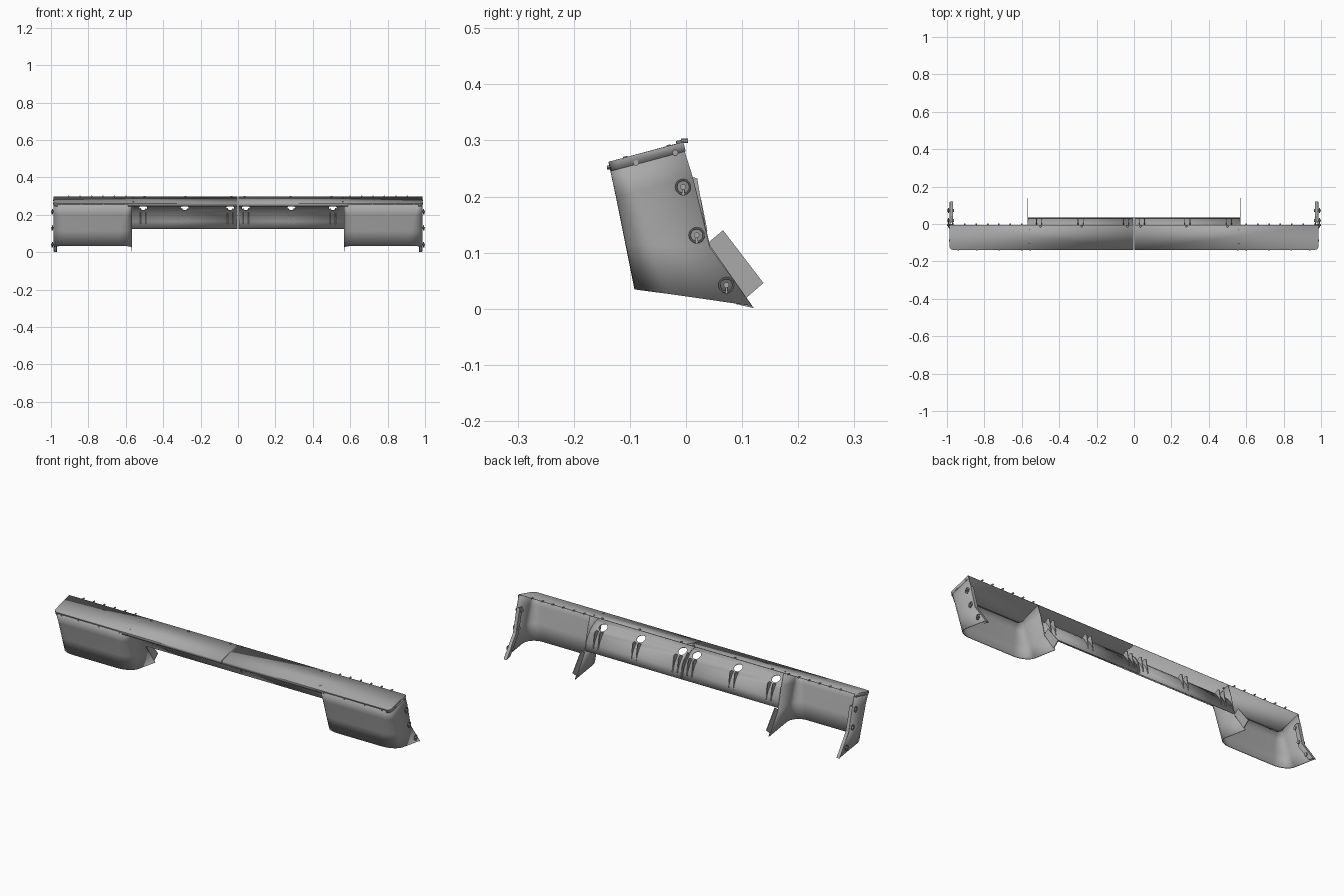
import bpy, bmesh, math
from mathutils import Vector, Matrix

if "Cube" in bpy.data.objects:
    bpy.data.objects.remove(bpy.data.objects["Cube"])

steel = bpy.data.materials.new("grey steel")
steel.diffuse_color = (0.4, 0.4, 0.4, 1)
steel.use_nodes = True
steel.node_tree.nodes["Principled BSDF"].inputs["Base Color"].default_value = steel.diffuse_color


def finish(name, bm, thick=0, cutters=None, smooth=True):
    """Turn a right-half bmesh into a mirrored object."""
    bmesh.ops.recalc_face_normals(bm, faces=bm.faces)
    me = bpy.data.meshes.new(name)
    bm.to_mesh(me)
    bm.free()
    me.materials.append(steel)
    ob = bpy.data.objects.new(name, me)
    bpy.context.collection.objects.link(ob)
    if smooth:
        bpy.ops.object.select_all(action='DESELECT')
        ob.select_set(True)
        bpy.context.view_layer.objects.active = ob
        bpy.ops.object.shade_smooth_by_angle(angle=math.radians(30))
    if thick:
        m = ob.modifiers.new("Thickness", 'SOLIDIFY')
        m.thickness, m.offset = thick, 0
    if cutters:
        m = ob.modifiers.new("Holes", 'BOOLEAN')
        m.object, m.solver = cutters, 'EXACT'
    ob.modifiers.new("Mirror", 'MIRROR').use_mirror_merge = False
    return ob


def prism(bm, profile, x0, x1):
    """Extrude a closed y-z profile along x."""
    a = [bm.verts.new((x0, y, z)) for y, z in profile]
    b = [bm.verts.new((x1, y, z)) for y, z in profile]
    bm.faces.new(a)
    bm.faces.new(b[::-1])
    n = len(a)
    for i in range(n):
        bm.faces.new((a[i], b[i], b[(i + 1) % n], a[(i + 1) % n]))


def rod(bm, centre, axis, r, length, seg=12):
    rot = Vector(axis).to_track_quat('Z', 'Y').to_matrix().to_4x4()
    bmesh.ops.create_cone(bm, cap_ends=True, segments=seg, radius1=r, radius2=r,
                          depth=length, matrix=Matrix.Translation(centre) @ rot)


def ring(bm, centre, R, r, n=20, m=8):
    """Torus whose axis is x."""
    rows = []
    for i in range(n):
        a = 2 * math.pi * i / n
        row = []
        for j in range(m):
            b = 2 * math.pi * j / m
            d = R + r * math.cos(b)
            row.append(bm.verts.new((centre[0] + r * math.sin(b),
                                     centre[1] + d * math.cos(a), centre[2] + d * math.sin(a))))
        rows.append(row)
    for i in range(n):
        for j in range(m):
            k, l = (i + 1) % n, (j + 1) % m
            bm.faces.new((rows[i][j], rows[k][j], rows[k][l], rows[i][l]))


# End shells: open-backed U wall whose front corners widen toward the bottom
XI, XO = 0.568, 0.984
front = [(-0.135, 0.256), (-0.123, 0.20), (-0.106, 0.115), (-0.09, 0.035)]
back = [(-0.006, 0.292), (0.012, 0.235), (0.042, 0.11), (0.118, 0.005)]
bm = bmesh.new()
rows = []
for k, (f, b) in enumerate(zip(front, back)):
    rx, rd = 0.02 + 0.02 * k, 0.02 + 0.014 * k
    f, b = Vector(f), Vector(b)
    depth = (b - f).length
    path = [(XO, depth)]
    for i in range(9):
        a = i / 8 * math.pi / 2
        path.append((XO - rx * (1 - math.cos(a)), rd * (1 - math.sin(a))))
    path += [(XI + XO - x, d) for x, d in reversed(path)]
    row = []
    for x, d in path:
        p = f.lerp(b, d / depth)
        row.append(bm.verts.new((x, p.x, p.y)))
    rows.append(row)
for r0, r1 in zip(rows, rows[1:]):
    for i in range(len(r0) - 1):
        bm.faces.new((r0[i], r0[i + 1], r1[i + 1], r1[i]))
finish("end_shell", bm, 0.004)

# Mounting tab behind each inner wall
bm = bmesh.new()
prism(bm, [(0.04, 0.118), (0.066, 0.14), (0.138, 0.046), (0.106, 0.018)], XI - 0.002, XI + 0.002)
finish("mounting_tab", bm, smooth=False)

# Stiffening strip inside the rear edge of each outer wall
bm = bmesh.new()
prism(bm, [(-0.012, 0.235), (0.010, 0.235), (0.040, 0.113), (0.121, 0.001), (0.09, 0.008),
           (0.018, 0.105)], XO - 0.016, XO - 0.012)
prism(bm, [(0.008, 0.235), (0.012, 0.235), (0.043, 0.113), (0.121, 0.001), (0.117, 0.002),
           (0.039, 0.113)], XO - 0.016, XO + 0.001)
finish("rear_edge_strip", bm, smooth=False)

# Sloping top cover with a rounded front corner and a folded lip
S = Vector((0, 0.132, 0.035)).normalized()
N = Vector((0, -S.z, S.y))
O = Vector((0, -0.137, 0.261))
LEN = 0.137
bm = bmesh.new()
out = [(0.0015, LEN), (0.0015, 0)]
out += [(0.966 + 0.02 * math.sin(a), 0.02 * (1 - math.cos(a)))
        for a in [i / 6 * math.pi / 2 for i in range(7)]]
out.append((0.986, LEN))
top = [bm.verts.new(O + Vector((x, 0, 0)) + S * d) for x, d in out]
bm.faces.new(top)
low = [bm.verts.new(v.co - N * 0.016) for v in top]
for i in range(1, len(top) - 1):
    bm.faces.new((top[i], top[i + 1], low[i + 1], low[i]))
finish("top_cover", bm, 0.003)

# Centre panel curving down and back between the shells, with round openings
HOLES = (0.042, 0.285, 0.507)
bm = bmesh.new()
for x in HOLES:
    rod(bm, (x, -0.032, 0.238), (0, 0.6, 0.8), 0.022, 0.06, 24)
cut = finish("hole_cutter", bm, smooth=False)
cut.modifiers.clear()
cut.hide_render = True
cut.hide_viewport = True
cut.display_type = 'WIRE'

curve = [(-0.128, 0.250), (-0.09, 0.254), (-0.055, 0.250), (-0.025, 0.235), (0.0, 0.212),
         (0.017, 0.188), (0.027, 0.165), (0.034, 0.125)]
bm = bmesh.new()
a = [bm.verts.new((0.0015, y, z)) for y, z in curve]
b = [bm.verts.new((XI, y, z)) for y, z in curve]
for i in range(len(a) - 1):
    bm.faces.new((a[i], b[i], b[i + 1], a[i + 1]))
finish("centre_panel", bm, 0.003, cut)

# Paired upright fins behind every opening, and the joint flange at the middle
bm = bmesh.new()
fin = [(-0.012, 0.222), (0.008, 0.236), (0.020, 0.232), (0.034, 0.150), (0.028, 0.150),
       (0.015, 0.188)]
for x in HOLES:
    for dx in (-0.016, 0.012):
        prism(bm, fin, x + dx, x + dx + 0.004)
prism(bm, [(-0.025, 0.235), (0.0, 0.212), (0.017, 0.188), (0.034, 0.125), (0.038, 0.14),
           (0.027, 0.195), (0.008, 0.224), (-0.018, 0.248)], 0.0015, 0.0045)
finish("panel_fins", bm, smooth=False)

# Ring clips on the outer walls
bm = bmesh.new()
for y, z in ((-0.005, 0.217), (0.019, 0.131), (0.072, 0.042)):
    ring(bm, (XO + 0.008, y, z), 0.0125, 0.0018)
    rod(bm, (XO + 0.001, y, z), (1, 0, 0), 0.005, 0.03)
    prism(bm, [(y - 0.002, z - 0.016), (y + 0.002, z - 0.016), (y + 0.002, z + 0.004),
               (y - 0.002, z + 0.004)], XO + 0.006, XO + 0.012)
    rod(bm, (XO - 0.018, y, z), (1, 0, 0), 0.009, 0.006)
finish("ring_clips", bm)

# Bolts along the rear edge, rivets on the lip, side and cover
bm = bmesh.new()
edge = O + S * LEN
for i in range(6):
    rod(bm, edge + Vector((0.60 + i * 0.061, 0.002, 0.003)), (0, 1, 0), 0.004, 0.012, 8)
for x in (0.035, 0.28, 0.50):
    rod(bm, edge + Vector((x, -0.008, 0.001)), N, 0.005, 0.006, 8)
for x in (0.555, 0.6, 0.72, 0.84, 0.94):
    rod(bm, O + Vector((x, -0.001, -0.009)), (0, 1, 0), 0.0035, 0.005, 8)
for y, z in ((-0.089, 0.26), (-0.019, 0.278)):
    rod(bm, (XO + 0.003, y, z), (1, 0, 0), 0.005, 0.005)
for d in (0.03, 0.11):
    rod(bm, O + Vector((0.56, 0, 0)) + S * d, N, 0.004, 0.006, 8)
finish("bolts_and_rivets", bm)
